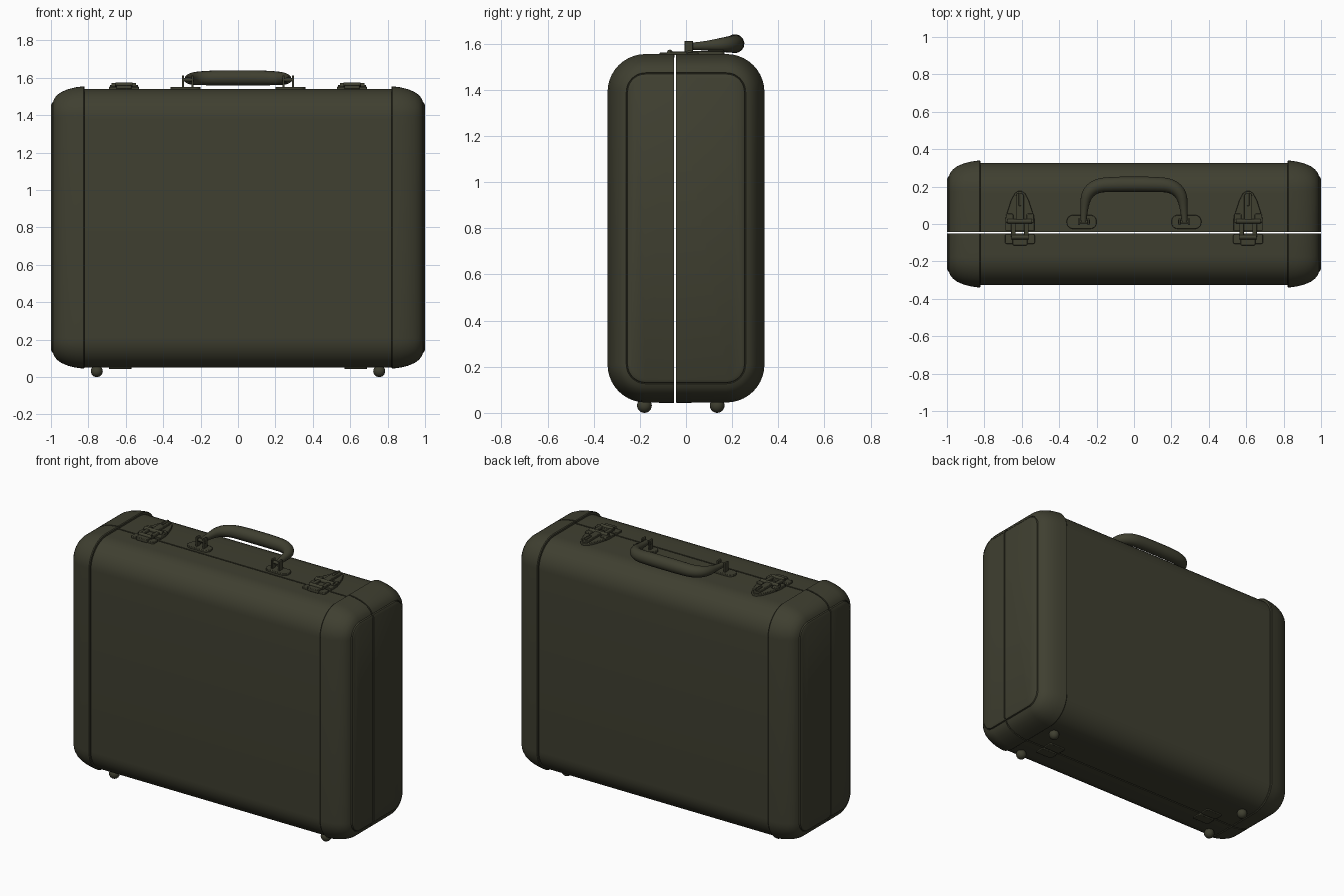
import bpy, bmesh, math

if "Cube" in bpy.data.objects:
    bpy.data.objects.remove(bpy.data.objects["Cube"])

olive = bpy.data.materials.new("dark_olive")
olive.use_nodes = True
colour = (0.05, 0.05, 0.03, 1)
olive.diffuse_color = colour
olive.node_tree.nodes["Principled BSDF"].inputs["Base Color"].default_value = colour

GAP_Y, GAP = -0.047, 0.004
SIDES = (("left", 1), ("right", -1))


def finish(name, bm, angle=35, bevel=0):
    bmesh.ops.recalc_face_normals(bm, faces=bm.faces)
    mesh = bpy.data.meshes.new(name)
    bm.to_mesh(mesh)
    bm.free()
    obj = bpy.data.objects.new(name, mesh)
    bpy.context.collection.objects.link(obj)
    mesh.materials.append(olive)
    if bevel:
        mod = obj.modifiers.new("bevel", "BEVEL")
        mod.width, mod.segments = bevel, 2
    bpy.ops.object.select_all(action="DESELECT")
    obj.select_set(True)
    bpy.context.view_layer.objects.active = obj
    bpy.ops.object.shade_smooth_by_angle(angle=math.radians(angle))
    return obj


def ring(bm, x, hy, hz, r, cz, n=10):
    """Rounded rectangle across the case at position x."""
    verts = []
    for q, (sy, sz) in enumerate(((1, 1), (-1, 1), (-1, -1), (1, -1))):
        for i in range(n + 1):
            a = math.pi / 2 * (q + i / n)
            verts.append(bm.verts.new((x, sy * (hy - r) + r * math.cos(a),
                                       cz + sz * (hz - r) + r * math.sin(a))))
    return verts


def loft_half(name, rings, cz, front):
    """Skin the rings, then keep only the part on one side of the opening."""
    bm = bmesh.new()
    loops = [ring(bm, *r, cz) for r in rings]
    for a, b in zip(loops, loops[1:]):
        for i in range(len(a)):
            j = (i + 1) % len(a)
            bm.faces.new((a[i], a[j], b[j], b[i]))
    bm.faces.new(loops[0])
    bm.faces.new(loops[-1])
    s = -1 if front else 1
    geom = bm.verts[:] + bm.edges[:] + bm.faces[:]
    bmesh.ops.bisect_plane(bm, geom=geom, plane_co=(0, GAP_Y + s * GAP, 0),
                           plane_no=(0, s, 0), clear_inner=True)
    bmesh.ops.holes_fill(bm, edges=[e for e in bm.edges if e.is_boundary], sides=0)
    return finish(name, bm)


def prism(name, outline, z0, z1, bevel=0.003):
    bm = bmesh.new()
    face = bm.faces.new([bm.verts.new((x, y, z0)) for x, y in outline])
    res = bmesh.ops.extrude_face_region(bm, geom=[face])
    for v in res["geom"]:
        if isinstance(v, bmesh.types.BMVert):
            v.co.z = z1
    return finish(name, bm, bevel=bevel)


def pill(cx, cy, hx, hy, r, n=6):
    pts = []
    for q, (sx, sy) in enumerate(((1, 1), (-1, 1), (-1, -1), (1, -1))):
        for i in range(n + 1):
            a = math.pi / 2 * (q + i / n)
            pts.append((cx + sx * (hx - r) + r * math.cos(a),
                        cy + sy * (hy - r) + r * math.sin(a)))
    return pts


def rod(name, cx, y, z, length, r):
    """Short cylinder lying along x."""
    bm = bmesh.new()
    bmesh.ops.create_cone(bm, cap_ends=True, segments=16, radius1=r, radius2=r, depth=length)
    for v in bm.verts:
        v.co = (cx + v.co.z, y + v.co.x, z + v.co.y)
    return finish(name, bm)


# Shell halves with overlapping rounded end caps
body = [(x, 0.327, 0.745, 0.16) for x in (-0.86, 0.86)]
# x, inset from the widest outline
cap_profile = ((0.82, 0.004), (0.825, 0), (0.87, 0.006), (0.91, 0.016), (0.945, 0.031),
               (0.967, 0.047), (0.981, 0.064), (0.988, 0.081))
for half, front in (("front", True), ("back", False)):
    loft_half(half + "_shell", body, 0.795, front)
    for side, s in SIDES:
        rings = [(s * x, 0.34 - d, 0.755 - d, 0.165 - d) for x, d in cap_profile]
        # Shallow groove around a slightly raised end panel
        rings += [(s * x, 0.34 - d, 0.755 - d, 0.165 - d)
                  for x, d in ((0.984, 0.083), (0.984, 0.085), (0.993, 0.087), (1.0, 0.1))]
        loft_half(f"{half}_{side}_end_cap", rings, 0.8, front)

# Feet
for side, s in SIDES:
    for where, y in (("front", -0.18), ("back", 0.135)):
        bm = bmesh.new()
        bmesh.ops.create_uvsphere(bm, u_segments=20, v_segments=12, radius=0.032)
        bmesh.ops.translate(bm, verts=bm.verts, vec=(s * 0.755, y, 0.032))
        finish(f"{where}_{side}_foot", bm)

# Carrying handle, folded to the back
half_path = [(0.27, 0.012, 1.588, 0.016), (0.268, 0.07, 1.59, 0.018),
             (0.255, 0.16, 1.595, 0.032), (0.2, 0.207, 1.598, 0.038), (0.1, 0.212, 1.6, 0.041)]
path = half_path + [(0, 0.212, 1.6, 0.041)] + [(-x, y, z, r) for x, y, z, r in half_path[::-1]]
curve = bpy.data.curves.new("handle", "CURVE")
curve.dimensions = "3D"
curve.bevel_depth, curve.bevel_resolution, curve.use_fill_caps = 1, 5, True
spline = curve.splines.new("NURBS")
spline.points.add(len(path) - 1)
for p, (x, y, z, r) in zip(spline.points, path):
    p.co, p.radius = (x, y, z, 1), r
spline.order_u, spline.use_endpoint_u, spline.resolution_u = 3, True, 6
curve.materials.append(olive)
handle = bpy.data.objects.new("handle", curve)
bpy.context.collection.objects.link(handle)
bpy.ops.object.select_all(action="DESELECT")
handle.select_set(True)
bpy.context.view_layer.objects.active = handle
bpy.ops.object.convert(target="MESH")
bpy.ops.object.shade_smooth_by_angle(angle=math.radians(40))

for side, s in SIDES:
    # Handle mount: base plate, two lugs and a pin
    prism(side + "_handle_plate", pill(s * 0.28, 0.011, 0.08, 0.037, 0.034), 1.53, 1.552)
    for which, x in (("inner", 0.243), ("outer", 0.294)):
        prism(f"{side}_{which}_handle_lug", pill(s * x, 0.012, 0.006, 0.018, 0.003), 1.54, 1.612)
    rod(side + "_handle_pin", s * 0.268, 0.012, 1.59, 0.064, 0.01)

    # Latch: shield plate, lever, hinge rod and release ridge
    cx = s * 0.61
    edge = [(0.078, -0.036), (0.078, 0.025), (0.066, 0.07), (0.048, 0.125),
            (0.028, 0.163), (0.01, 0.176)]
    shield = [(cx + x, y) for x, y in edge] + [(cx - x, y) for x, y in edge[::-1]]
    prism(side + "_latch_plate", shield, 1.53, 1.554)
    prism(side + "_latch_lever", pill(cx, 0.085, 0.022, 0.082, 0.021), 1.545, 1.568)
    prism(side + "_latch_ridge", pill(cx, 0.13, 0.007, 0.034, 0.006), 1.56, 1.575)
    rod(side + "_latch_rod", cx, 0.015, 1.56, 0.13, 0.013)
    for k in (-1, 1):
        name = f"{side}_latch_{'outer' if k * s > 0 else 'inner'}"
        prism(name + "_arm", pill(cx + k * 0.035, -0.025, 0.012, 0.05, 0.01), 1.55, 1.566)
        prism(name + "_tab", pill(cx + k * 0.055, 0.03, 0.02, 0.025, 0.01), 1.545, 1.562)

    # Catch on the front shell
    prism(side + "_catch_plate", pill(cx, -0.08, 0.08, 0.026, 0.01), 1.53, 1.552)
    prism(side + "_catch_block", pill(cx, -0.082, 0.04, 0.032, 0.008), 1.54, 1.562)
    rod(side + "_catch_rod", cx, -0.07, 1.562, 0.09, 0.012)

    # Hinge leaves under the case
    for where, y in (("front", -0.085), ("back", -0.009)):
        prism(f"{where}_{side}_hinge_leaf", pill(s * 0.63, y, 0.06, 0.033, 0.012), 0.043, 0.06)
